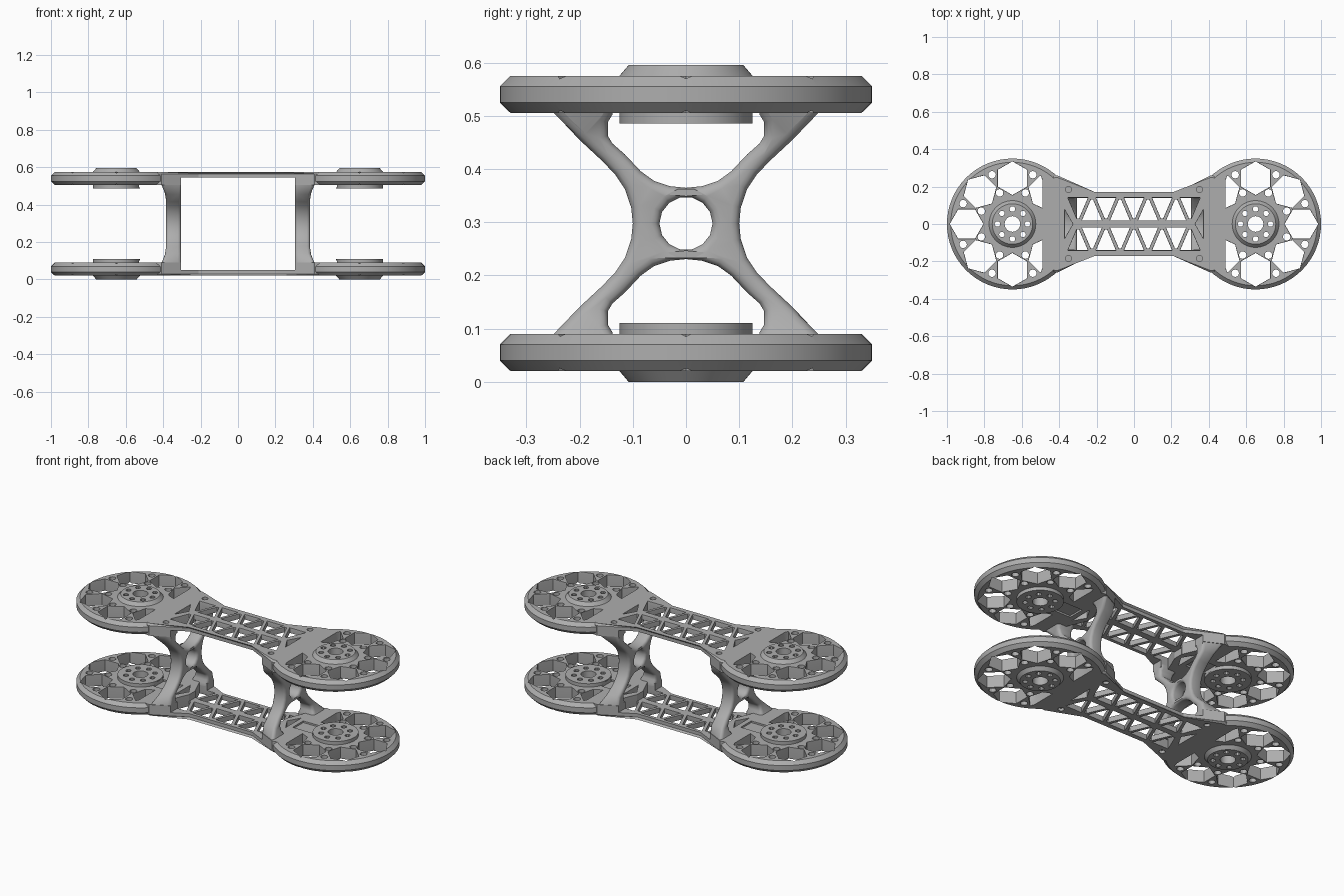
import bpy, bmesh
from math import sin, cos, pi, radians

cube = bpy.data.objects.get("Cube")
if cube:
    bpy.data.objects.remove(cube)

MID = 0.2975      # height of the mirror plane; all parts are built around it
FACE_IN, FACE_OUT = 0.2075, 0.2775
DISC_X = 0.65

grey = bpy.data.materials.new("machined grey")
grey.use_nodes = True
colour = (0.42, 0.42, 0.42, 1)
grey.diffuse_color = colour
grey.node_tree.nodes["Principled BSDF"].inputs["Base Color"].default_value = colour


def make_object(name, bm):
    bmesh.ops.recalc_face_normals(bm, faces=bm.faces[:])
    mesh = bpy.data.meshes.new(name)
    bm.to_mesh(mesh)
    bm.free()
    obj = bpy.data.objects.new(name, mesh)
    bpy.context.collection.objects.link(obj)
    obj.location.z = MID
    return obj


def loft(bm, rings):
    """Closed solid through rings of equal point count."""
    loops = [[bm.verts.new(p) for p in ring] for ring in rings]
    for a, b in zip(loops, loops[1:]):
        for i in range(len(a)):
            j = (i + 1) % len(a)
            bm.faces.new((a[i], a[j], b[j], b[i]))
    bm.faces.new(loops[0][::-1])
    bm.faces.new(loops[-1])


def ngon(x, y, r, n, turn=0.0):
    return [(x + r * cos(turn + 2 * pi * i / n), y + r * sin(turn + 2 * pi * i / n))
            for i in range(n)]


def hole(bm, pts, low=0.15, flare=1.0):
    """Prism cutter that widens at the outer face for a countersunk edge."""
    cx = sum(p[0] for p in pts) / len(pts)
    cy = sum(p[1] for p in pts) / len(pts)
    rings = []
    for z, s in ((low, 1), (FACE_OUT - 0.012, 1), (0.32, 1 + (flare - 1) * 3)):
        rings.append([(cx + (x - cx) * s, cy + (y - cy) * s, z) for x, y in pts])
    loft(bm, rings)


def bake(obj):
    deps = bpy.context.evaluated_depsgraph_get()
    mesh = bpy.data.meshes.new_from_object(obj.evaluated_get(deps))
    obj.modifiers.clear()
    obj.data = mesh


def finish(obj, angle):
    obj.data.materials.clear()
    obj.data.materials.append(grey)
    bpy.ops.object.select_all(action='DESELECT')
    obj.select_set(True)
    bpy.context.view_layer.objects.active = obj
    bpy.ops.object.shade_smooth_by_angle(angle=radians(angle))


# Wheel-like disc with a hub on both sides
def disc(side):
    bm = bmesh.new()
    profile = [(0.125, 0.1875), (0.125, FACE_IN), (0.33, FACE_IN), (0.35, 0.2275),
               (0.35, 0.2575), (0.33, FACE_OUT), (0.125, FACE_OUT), (0.108, MID)]
    loft(bm, [[(x, y, z) for x, y in ngon(side * DISC_X, 0, r, 64)] for r, z in profile])
    return make_object("disc", bm)


# Waisted beam joining the discs
half = [(0.47, 0.25), (0.41, 0.26), (0.21, 0.16)]
quarter = half + [(-x, y) for x, y in reversed(half)]
outline = quarter + [(x, -y) for x, y in reversed(quarter)]
bm = bmesh.new()
loft(bm, [[(x, y, z) for x, y in outline] for z in (FACE_IN, FACE_OUT)])
rim = [e for e in bm.edges if abs(e.verts[0].co.z - e.verts[1].co.z) < 0.001
       and e.verts[0].co.z > 0.25 and abs(e.verts[0].co.x + e.verts[1].co.x) < 0.93]
bmesh.ops.bevel(bm, geom=rim, offset=0.01, segments=1, affect='EDGES')
plate = make_object("side_plates", bm)

# Relief that thins the beam between the struts
bm = bmesh.new()
loft(bm, [[(x, y, z) for x, y in ((-0.305, -0.4), (0.305, -0.4), (0.305, 0.4), (-0.305, 0.4))]
          for z in (0.1, 0.2475)])
relief = make_object("relief_cutter", bm)

# Lightening holes
bm = bmesh.new()
for s in (-1, 1):
    cx = s * DISC_X
    hole(bm, ngon(cx, 0, 0.042, 16))
    for k in range(8):
        a = k * pi / 4
        hole(bm, ngon(cx + 0.08 * cos(a), 0.08 * sin(a), 0.015, 10))
        if k != 4:    # hexagons, trimmed beside the beam
            hexagon = ngon(DISC_X + 0.245 * cos(a), 0.245 * sin(a), 0.09, 6, a)
            hole(bm, [(s * max(x, 0.49), y) for x, y in hexagon], flare=1.02)
        b = a + pi / 8
        if k not in (3, 4):
            for r in (0.18, 0.285):
                hole(bm, ngon(cx + s * r * cos(b), r * sin(b), 0.02, 12))
    # end triangle of the lattice and screw pockets
    hole(bm, [(s * 0.37, 0.075), (s * 0.37, -0.075), (s * 0.327, 0)], flare=1.04)
    for t in (-1, 1):
        hole(bm, ngon(s * 0.35, t * 0.185, 0.017, 12), low=0.262)
        # triangular truss row
        for i in range(-4, 5):
            if s == 1:
                base, tip = (0.14, 0.03) if i % 2 == 0 else (0.02, 0.13)
                x = i * 0.075
                hole(bm, [(x - 0.053, t * base), (x + 0.053, t * base),
                          (x + 0.006, t * tip), (x - 0.006, t * tip)], flare=1.05)
holes = make_object("hole_cutter", bm)

# Shallow slot from each hub towards its strut, on the inner face
bm = bmesh.new()
for s in (-1, 1):
    pts = [(s * x, y) for x, y in ((0.4, -0.05), (0.53, -0.05), (0.53, 0.05), (0.4, 0.05))]
    loft(bm, [[(x, y, z) for x, y in pts] for z in (0.195, FACE_IN + 0.01)])
slots = make_object("slot_cutter", bm)

helpers = [(disc(1), 'UNION'), (disc(-1), 'UNION'), (relief, 'DIFFERENCE'),
           (slots, 'DIFFERENCE'), (holes, 'DIFFERENCE')]
for tool, operation in helpers:
    tool.hide_render = True
    mod = plate.modifiers.new(tool.name, 'BOOLEAN')
    mod.operation, mod.object, mod.solver = operation, tool, 'EXACT'
mirror = plate.modifiers.new("mirror", 'MIRROR')
mirror.use_axis = (False, False, True)
mirror.use_mirror_merge = False
bake(plate)
for tool, _ in helpers:
    bpy.data.objects.remove(tool)
finish(plate, 25)

# X-shaped strut: a filled curve in y and z with a round eye
outer = [(0.1, 0), (0.103, 0.03), (0.115, 0.065), (0.133, 0.092), (0.158, 0.118),
         (0.2, 0.157), (0.252, 0.208), (0.252, 0.225)]
inner = [(0.137, 0.225), (0.138, 0.205), (0.147, 0.19), (0.147, 0.165), (0.138, 0.15),
         (0.115, 0.13), (0.085, 0.098), (0.06, 0.08), (0.03, 0.07), (0, 0.067)]
top = outer + inner
upper = top + [(-y, z) for y, z in reversed(top[:-1])]
loop = upper + [(y, -z) for y, z in reversed(upper[1:-1])]
curve = bpy.data.curves.new("strut_profile", 'CURVE')
curve.dimensions = '2D'
curve.fill_mode = 'BOTH'
curve.extrude, curve.bevel_depth, curve.bevel_resolution = 0.024, 0.016, 2
curve.offset = -0.016
for pts in (loop, ngon(0, 0, 0.05, 14)):
    spline = curve.splines.new('POLY')
    spline.points.add(len(pts) - 1)
    for point, (y, z) in zip(spline.points, pts):
        point.co = (y, z, 0, 1)
    spline.use_cyclic_u = True
helper = bpy.data.objects.new("strut_profile", curve)
bpy.context.collection.objects.link(helper)
bpy.context.view_layer.update()
shape = bpy.data.meshes.new_from_object(
    helper.evaluated_get(bpy.context.evaluated_depsgraph_get()))
bpy.data.objects.remove(helper)

for side, name in ((1, "left_strut"), (-1, "right_strut")):
    bm = bmesh.new()
    bm.from_mesh(shape)
    bmesh.ops.remove_doubles(bm, verts=bm.verts, dist=0.0002)
    for v in bm.verts:
        y, z, d = v.co
        x = 0.345 + d
        if d > 0:     # the outer side flares into the plates
            x += 0.03 * max(0, (abs(z) - 0.12) / 0.1) ** 2
        limit = 0.252 - 0.5 * max(0, 0.4 - x)
        v.co = (side * x, max(-limit, min(limit, y)), z)
    finish(make_object(name, bm), 40)
